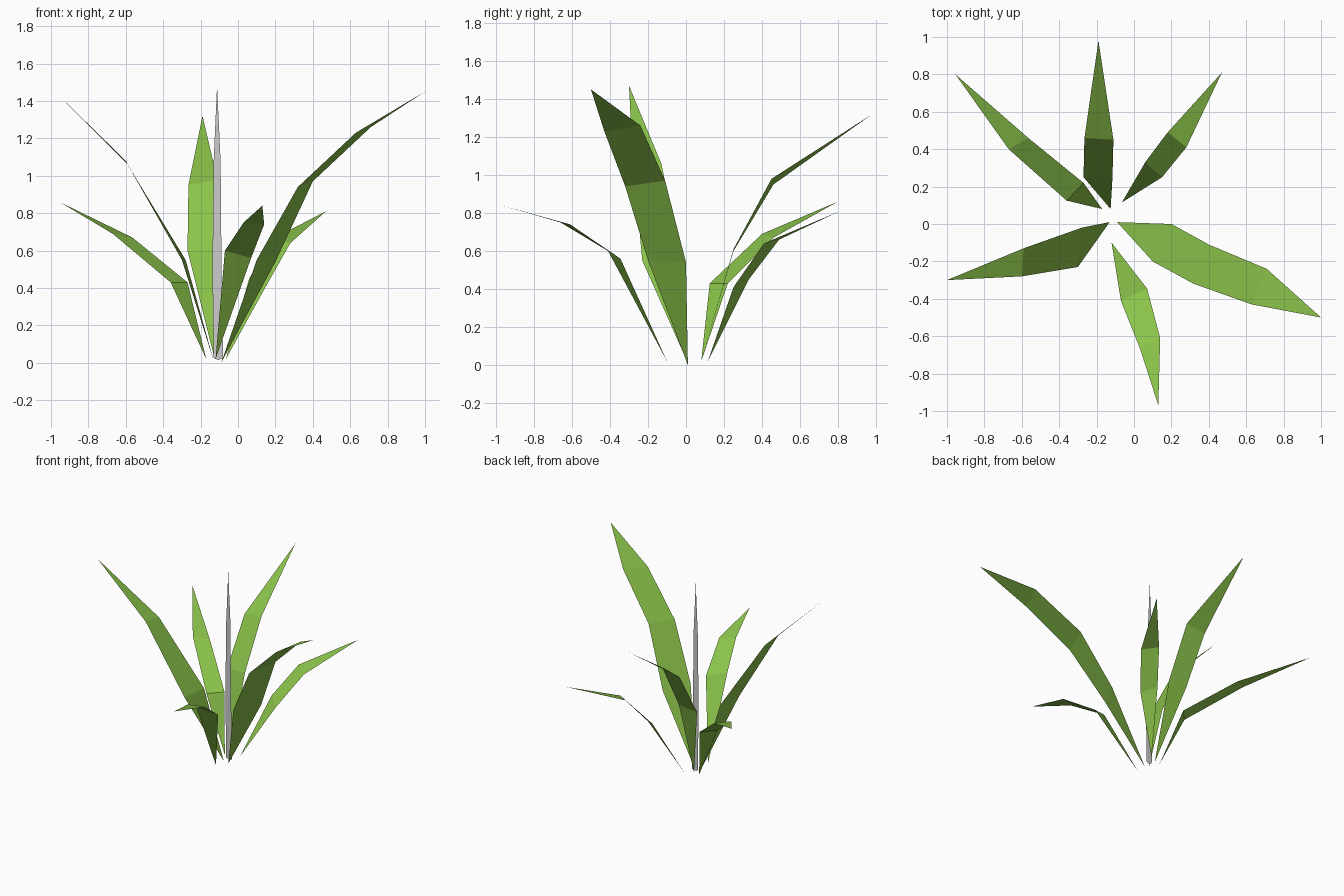
import bpy
import bmesh
from mathutils import Vector


def material(name, rgb):
    mat = bpy.data.materials.new(name)
    mat.diffuse_color = (*rgb, 1.0)
    return mat


leaf_green = material("leaf_green", (0.258, 0.546, 0.069))
stalk_grey = material("stalk_grey", (0.604, 0.604, 0.604))


def blade(name, base, pairs, tip, mat, facing):
    """Thin blade: base point, left/right edge pairs, tip point."""
    bm = bmesh.new()
    start = bm.verts.new(base)
    rows = [(bm.verts.new(a), bm.verts.new(b)) for a, b in pairs]
    end = bm.verts.new(tip)
    bm.faces.new((start, rows[0][1], rows[0][0]))
    for (a, b), (c, d) in zip(rows, rows[1:]):
        bm.faces.new((a, b, d, c))
    bm.faces.new((rows[-1][0], rows[-1][1], end))
    bm.normal_update()
    # keep the upper side outward
    if sum((f.normal.dot(Vector(facing)) for f in bm.faces)) < 0:
        bmesh.ops.reverse_faces(bm, faces=bm.faces[:])
    mesh = bpy.data.meshes.new(name)
    bm.to_mesh(mesh)
    bm.free()
    mesh.materials.append(mat)
    obj = bpy.data.objects.new(name, mesh)
    bpy.context.collection.objects.link(obj)
    return obj


UP = (0, 0, 1)

# Tall leaf leaning straight back
blade("back_leaf", (-0.125, 0.08, 0.02),
      [((-0.27, 0.25, 0.60), (-0.115, 0.25, 0.61)),
       ((-0.265, 0.46, 0.95), (-0.11, 0.45, 0.98))],
      (-0.19, 0.98, 1.32), leaf_green, UP)

# Low leaves at the back corners
blade("back_right_leaf", (-0.065, 0.115, 0.02),
      [((0.06, 0.33, 0.45), (0.15, 0.25, 0.41)),
       ((0.18, 0.49, 0.66), (0.28, 0.41, 0.64))],
      (0.47, 0.81, 0.81), leaf_green, UP)
blade("back_left_leaf", (-0.17, 0.08, 0.02),
      [((-0.36, 0.125, 0.43), (-0.27, 0.22, 0.43)),
       ((-0.67, 0.40, 0.69), (-0.565, 0.46, 0.67))],
      (-0.955, 0.80, 0.86), leaf_green, UP)

# Tall leaves spreading to the sides
blade("left_leaf", (-0.13, 0.01, 0.01),
      [((-0.30, -0.23, 0.55), (-0.28, -0.02, 0.55)),
       ((-0.60, -0.28, 1.08), (-0.59, -0.13, 1.06))],
      (-1.0, -0.30, 1.47), leaf_green, UP)
blade("right_leaf", (-0.09, 0.01, 0.0),
      [((0.10, -0.20, 0.55), (0.20, 0.0, 0.54)),
       ((0.32, -0.32, 0.94), (0.40, -0.11, 0.97)),
       ((0.63, -0.43, 1.23), (0.71, -0.24, 1.26))],
      (1.0, -0.50, 1.45), leaf_green, UP)

# Drooping leaf at the front
blade("front_leaf", (-0.12, -0.10, 0.02),
      [((-0.07, -0.41, 0.60), (0.07, -0.345, 0.56)),
       ((0.03, -0.66, 0.75), (0.14, -0.61, 0.74))],
      (0.13, -0.97, 0.84), leaf_green, UP)

# Narrow upright stalk in the middle
blade("centre_stalk", (-0.105, 0.04, 0.015),
      [((-0.13, 0.04, 0.025), (-0.08, 0.04, 0.025)),
       ((-0.137, 0.04, 0.50), (-0.088, 0.04, 0.50)),
       ((-0.13, 0.04, 1.08), (-0.093, 0.04, 1.08))],
      (-0.112, 0.04, 1.48), stalk_grey, (0, -1, 0))
